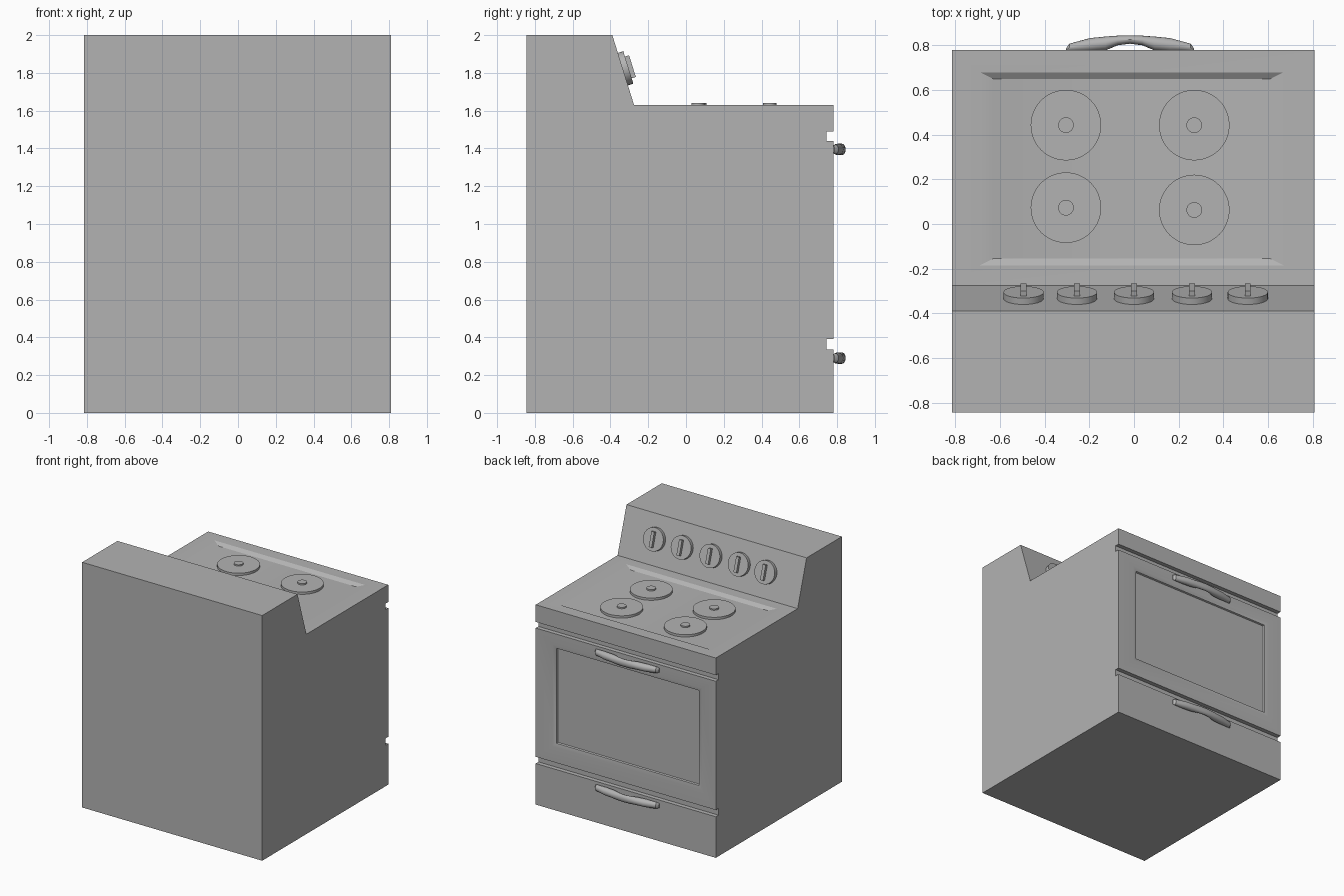
import bpy
import bmesh
import math
from mathutils import Matrix, Vector

cube = bpy.data.objects.get("Cube")
if cube:
    bpy.data.objects.remove(cube, do_unlink=True)

grey = bpy.data.materials.new("plain grey")
grey.use_nodes = True
GREY = (0.45, 0.45, 0.45, 1)
grey.diffuse_color = GREY
grey.node_tree.nodes["Principled BSDF"].inputs["Base Color"].default_value = GREY

TOP, FRONT = 1.63, 0.78


def finish(name, bm):
    """Turn a bmesh into a named, shaded object."""
    bmesh.ops.recalc_face_normals(bm, faces=bm.faces)
    mesh = bpy.data.meshes.new(name)
    bm.to_mesh(mesh)
    bm.free()
    mesh.materials.append(grey)
    obj = bpy.data.objects.new(name, mesh)
    bpy.context.collection.objects.link(obj)
    bpy.ops.object.select_all(action='DESELECT')
    obj.select_set(True)
    bpy.context.view_layer.objects.active = obj
    bpy.ops.object.shade_smooth_by_angle(angle=math.radians(30))
    return obj


def nest(bm, face, low, high):
    """Inset a face and move its inner corners to the given box."""
    mid = face.calc_center_median()
    bmesh.ops.inset_individual(bm, faces=[face], thickness=0.01)
    for v in face.verts:
        v.co = [low[i] if v.co[i] < mid[i] else high[i] for i in range(3)]


def add_disc(bm, radius, z0, z1, sides=32):
    bmesh.ops.create_cone(bm, cap_ends=True, segments=sides, radius1=radius,
                          radius2=radius, depth=z1 - z0,
                          matrix=Matrix.Translation((0, 0, (z0 + z1) / 2)))


# Cabinet: side profile with two door grooves and a sloped control panel
profile = [(-0.845, 0), (FRONT, 0)]
for z0, z1 in ((0.335, 0.39), (1.44, 1.49)):
    profile += [(FRONT, z0), (0.745, z0), (0.745, z1), (FRONT, z1)]
profile += [(FRONT, TOP), (-0.275, TOP), (-0.39, 2), (-0.845, 2)]

bm = bmesh.new()
side = bm.faces.new([bm.verts.new((-0.815, y, z)) for y, z in profile])
ext = bmesh.ops.extrude_face_region(bm, geom=[side])
bmesh.ops.translate(bm, vec=(1.625, 0, 0),
                    verts=[g for g in ext["geom"] if isinstance(g, bmesh.types.BMVert)])
bmesh.ops.recalc_face_normals(bm, faces=bm.faces)
bm.normal_update()
cooktop = next(f for f in bm.faces if f.normal.z > 0.9
               and abs(f.calc_center_median().z - TOP) < 0.01)
door = max((f for f in bm.faces if f.normal.y > 0.99), key=lambda f: f.calc_area())

# Shallow cooktop pan
nest(bm, cooktop, (-0.69, -0.185, TOP), (0.67, 0.68, TOP))
nest(bm, cooktop, (-0.63, -0.155, TOP - 0.02), (0.61, 0.65, TOP - 0.02))

# Oven window: soft frame, then a small step down to the pane
for grow, depth in ((0.035, 0), (0.005, 0.008), (0, 0.02)):
    nest(bm, door, (-0.655 - grow, FRONT - depth, 0.55 - grow),
         (0.625 + grow, FRONT - depth, 1.315 + grow))
finish("cabinet", bm)

# Burners with raised hubs
for i, (x, y) in enumerate([(-0.305, 0.443), (0.27, 0.443), (-0.305, 0.073), (0.27, 0.063)]):
    bm = bmesh.new()
    add_disc(bm, 0.158, -0.025, -0.001, 48)
    add_disc(bm, 0.035, -0.01, 0.01, 24)
    finish(f"burner_{i + 1}", bm).location = (x, y, TOP)

# Control knobs on the sloped panel
normal = Vector((0, 0.37, 0.115)).normalized()
slope = Vector((0, -0.115, 0.37)).normalized()
tilt = Matrix((slope.cross(normal), slope, normal)).transposed().to_4x4()
for i, x in enumerate((-0.495, -0.255, 0, 0.26, 0.51)):
    bm = bmesh.new()
    add_disc(bm, 0.09, -0.005, 0.03)
    bmesh.ops.create_cube(bm, size=1, matrix=Matrix.Translation((0, 0, 0.038))
                          @ Matrix.Diagonal((0.026, 0.12, 0.03, 1)))
    finish(f"knob_{i + 1}", bm).matrix_world = \
        Matrix.Translation((x, -0.334, 1.82)) @ tilt

# Arched pull handles: elliptical rings (half length, inner y, outer y, half height)
half = [(0.287, 0.772, 0.787, 0.018), (0.272, 0.772, 0.808, 0.025),
        (0.18, 0.772, 0.833, 0.03), (0.11, 0.778, 0.840, 0.03), (0.055, 0.801, 0.844, 0.03)]
stations = [(-s, a, b, h) for s, a, b, h in half] + [(0, 0.808, 0.845, 0.03)] + half[::-1]
SIDES = 16
for name, z in (("door_handle", 1.395), ("drawer_handle", 0.29)):
    bm = bmesh.new()
    rings = []
    for s, inner, outer, h in stations:
        angles = [math.tau * k / SIDES for k in range(SIDES)]
        rings.append([bm.verts.new((s - 0.018,
                                    (inner + outer) / 2 + (outer - inner) / 2 * math.cos(a),
                                    z + h * math.sin(a))) for a in angles])
    for r0, r1 in zip(rings, rings[1:]):
        for k in range(SIDES):
            n = (k + 1) % SIDES
            bm.faces.new((r0[k], r0[n], r1[n], r1[k]))
    bm.faces.new(rings[0])
    bm.faces.new(rings[-1])
    finish(name, bm)
